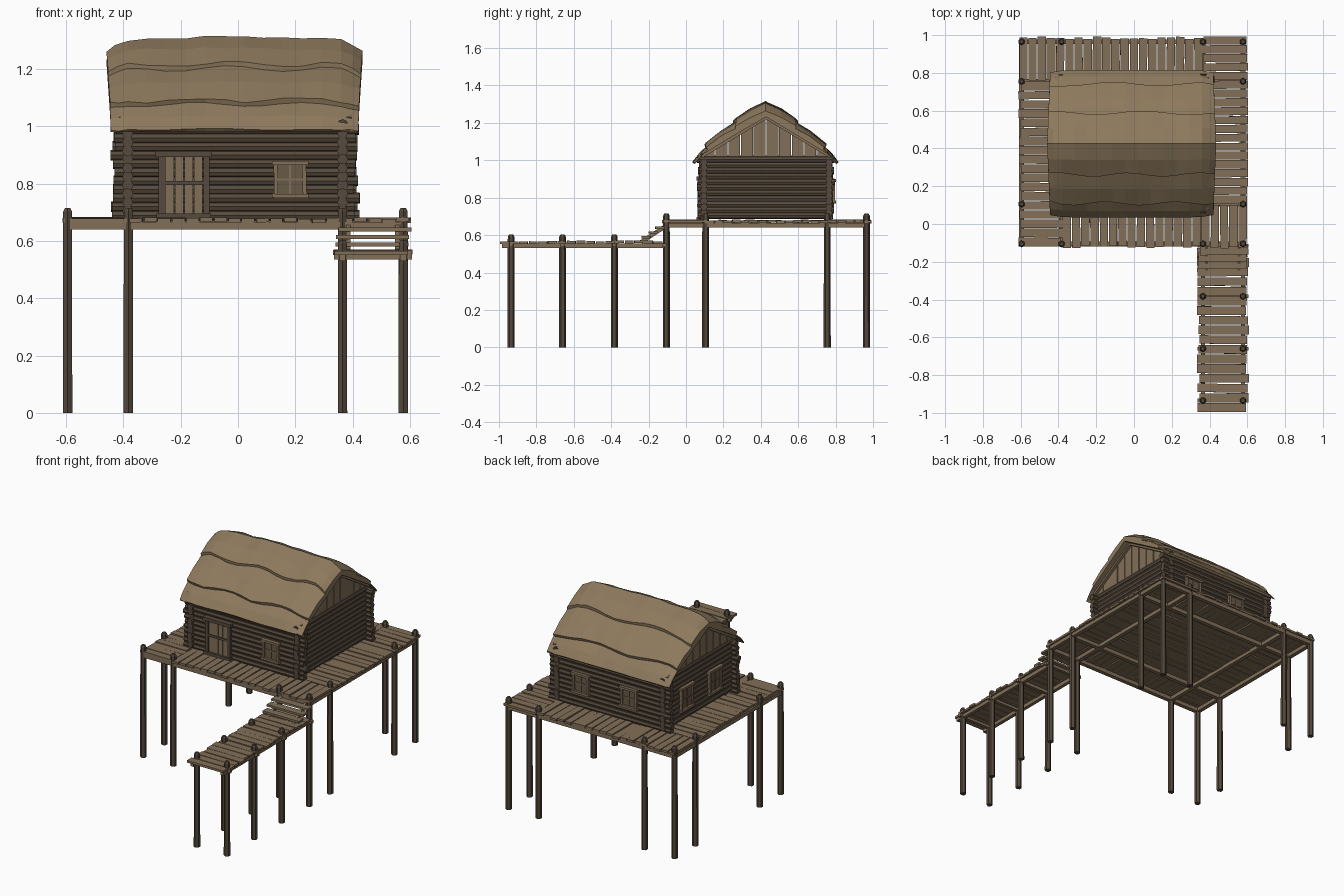
import bpy, bmesh, math, random
from mathutils import Matrix, Vector

if "Cube" in bpy.data.objects:
    bpy.data.objects.remove(bpy.data.objects["Cube"])

random.seed(4)
R = random.uniform


def material(name, rgb):
    m = bpy.data.materials.new(name)
    m.diffuse_color = (*rgb, 1)
    m.use_nodes = True
    m.node_tree.nodes["Principled BSDF"].inputs["Base Color"].default_value = m.diffuse_color
    return m


THATCH = material("thatch", (0.265, 0.19, 0.108))
PLANK = material("plank_wood", (0.225, 0.16, 0.098))
LOG = material("dark_log", (0.095, 0.068, 0.046))
POST = material("post_wood", (0.088, 0.065, 0.045))
PANE = material("window_pane", (0.14, 0.1, 0.064))


def finish(bm, name, mat):
    bmesh.ops.recalc_face_normals(bm, faces=bm.faces)
    me = bpy.data.meshes.new(name)
    bm.to_mesh(me)
    bm.free()
    me.materials.append(mat)
    ob = bpy.data.objects.new(name, me)
    bpy.context.collection.objects.link(ob)


def box(bm, c, d, rot=None, M=Matrix()):
    T = M @ Matrix.Translation(c) @ (rot or Matrix()) @ Matrix.Diagonal((*d, 1))
    bmesh.ops.create_cube(bm, size=1, matrix=T)


def span(bm, lo, hi, M=Matrix()):
    lo, hi = Vector(lo), Vector(hi)
    box(bm, (lo + hi) / 2, hi - lo, None, M)


def cyl(bm, c, r, r2, h, axis='Z', n=8):
    rot = {'X': Matrix.Rotation(math.pi / 2, 4, 'Y'),
           'Y': Matrix.Rotation(math.pi / 2, 4, 'X'), 'Z': Matrix()}[axis]
    bmesh.ops.create_cone(bm, cap_ends=True, segments=n, radius1=r, radius2=r2,
                          depth=h, matrix=Matrix.Translation(c) @ rot)


def planks(bm, x0, x1, y0, y1, z, along, pitch, jit=0.008):
    """Row of slightly uneven boards filling a rectangle; boards run along 'X' or 'Y'."""
    a, b = (y0, y1) if along == 'X' else (x0, x1)
    n = max(1, round((b - a) / pitch))
    w = (b - a) / n
    for i in range(n):
        t = a + (i + 0.5) * w
        rot = Matrix.Rotation(R(-.015, .015), 4, 'Z') @ Matrix.Rotation(R(-.02, .02), 4, along)
        zz = z + R(-.003, .003)
        e0, e1 = R(-jit, jit), R(-jit, jit)
        if along == 'X':
            box(bm, ((x0 + x1 + e0 + e1) / 2, t, zz), (x1 - x0 + e1 - e0, w * R(.86, .96), .014), rot)
        else:
            box(bm, (t, (y0 + y1 + e0 + e1) / 2, zz), (w * R(.86, .96), y1 - y0 + e1 - e0, .014), rot)


# Posts around the deck and along the dock
PX, PY = (-.595, -.383, .365, .577), (-.105, .105, .755, .965)
spots = [(x, y, .715) for x in PX for y in PY if x in (PX[0], PX[3]) or y in (PY[0], PY[3])]
spots += [(x, y, .603) for x in PX[2:] for y in (-.935, -.66, -.383)]
bm = bmesh.new()
for x, y, h in spots:
    cyl(bm, (x, y, (h - .012) / 2), .019, .018, h - .012, n=6)
    cyl(bm, (x, y, h - .006), .018, .011, .012, n=6)
finish(bm, "posts", POST)

# Deck boards in a pinwheel pattern, with floor boards below the house
bm = bmesh.new()
planks(bm, -.38, .60, -.122, .105, .673, 'Y', .048)
planks(bm, .365, .60, .105, .995, .673, 'X', .048, .005)
planks(bm, -.61, .365, .755, .985, .673, 'Y', .048)
planks(bm, -.605, -.38, -.12, .755, .673, 'X', .048)
planks(bm, -.38, .365, .105, .755, .671, 'X', .05, 0)
finish(bm, "deck_boards", PLANK)

# Beams below the deck
bm = bmesh.new()
for y in PY:
    span(bm, (-.60, y - .013, .64), (.585, y + .013, .666))
for x in PX:
    span(bm, (x - .013, -.115, .641), (x + .013, .975, .665))
finish(bm, "deck_beams", PLANK)

# Dock boards and beams
bm = bmesh.new()
planks(bm, .342, .60, -.997, -.125, .561, 'X', .052, .010)
finish(bm, "dock_boards", PLANK)
bm = bmesh.new()
for x in PX[2:]:
    span(bm, (x - .011, -.985, .53), (x + .011, -.105, .555))
for y in (-.935, -.66, -.383, -.115):
    span(bm, (.335, y - .01, .536), (.607, y + .01, .556))
finish(bm, "dock_beams", PLANK)

# Short steps from dock up to deck
bm = bmesh.new()
tilt = Matrix.Rotation(math.atan2(.085, .13), 4, 'X')
for x in (.385, .557):
    box(bm, (x, -.175, .605), (.016, .155, .022), tilt)
for y, z in ((-.215, .588), (-.175, .614), (-.14, .64)):
    box(bm, (.472 + R(-.006, .006), y, z), (.255, .048, .013), Matrix.Rotation(R(-.02, .02), 4, 'Z'))
finish(bm, "steps", PLANK)

# Log walls: alternating courses crossing at the corners
WX, WY = (-.385, .365), (.096, .765)
for name, axis in (("front_and_back_logs", 'X'), ("side_logs", 'Y')):
    bm = bmesh.new()
    for i in range(11):
        for s in (0, 1):
            r, L = R(.018, .020), R(-.012, .012)
            if axis == 'X':
                cyl(bm, (-.01 + R(-.006, .006), WY[s], .69 + .03 * i), r, r, .85 + L, 'X')
            else:
                cyl(bm, (WX[s], .428 + R(-.005, .005), .705 + .03 * i), r, r, .725 + L, 'Y')
    finish(bm, name, LOG)

# Gable boards cut to the roof slope
bm = bmesh.new()
CY, N = .428, 10
for x in WX:
    for i in range(N):
        w = .68 / N
        ya = CY - .34 + i * w + .002
        yb = ya + w - R(.004, .007)
        t = R(.008, .012)
        ring = [(ya, 1.015), (yb, 1.015)] + [(y, 1.245 - .606 * abs(y - CY)) for y in (yb, ya)]
        f = bm.faces.new([bm.verts.new((x - t, y, z)) for y, z in ring])
        ext = bmesh.ops.extrude_face_region(bm, geom=[f])['geom']
        bmesh.ops.translate(bm, vec=(2 * t, 0, 0), verts=[v for v in ext if isinstance(v, bmesh.types.BMVert)])
finish(bm, "gable_boards", PLANK)

# Bargeboards below the thatch edge
bm = bmesh.new()
for x in (WX[0] - .022, WX[1] + .022):
    for s in (-1, 1):
        box(bm, (x, CY + s * .172, 1.128), (.018, .405, .022), Matrix.Rotation(-s * math.atan(.606), 4, 'X'))
finish(bm, "bargeboards", PLANK)

# Thatched roof: stepped cross-section swept along the ridge
OUTER = [(0, 1.312), (.085, 1.272), (.165, 1.218), (.163, 1.202), (.24, 1.155),
         (.317, 1.092), (.311, 1.077), (.355, 1.035), (.39, .99)]
INNER = [(.378, .98), (.33, 1.035), (.165, 1.135)]
ENDS = {0: 1, 1: .62, 2: .2}
XS = [-.46, -.43, -.385] + [-.385 + .745 * i / 11 for i in range(1, 11)] + [.36, .405, .435]
bm = bmesh.new()
rings = []
for k, x in enumerate(XS):
    drop = .055 * ENDS.get(min(k, len(XS) - 1 - k), 0)

    def point(s, j, d, z, x=x, k=k, drop=drop):
        f = d / .39
        if j < len(OUTER):
            wave = 0
            if j in (2, 3, 5, 6):
                wave = .010 * math.sin(x * (17 if s < 0 else 13) + j // 4 * 2 + s)
            z += -wave * .75 - drop * (1 - .9 * f) + .005 * math.sin(x * 14 + 2) * (1 - f)
            d += wave - .012 * drop / .055 * f
            if j not in (3, 6):
                z += R(-.004, .004)
        xx = x * (1 - .035 * f) if drop > .03 else x
        return bm.verts.new((xx, CY - .003 + s * d, z))

    left = [point(-1, j, d, z) for j, (d, z) in enumerate(OUTER + INNER)]
    apex = bm.verts.new((x, CY, 1.232))
    right = [point(1, j, d, z) for j, (d, z) in enumerate(OUTER + INNER) if j]
    rings.append(left + [apex] + right[::-1])
for a, b in zip(rings, rings[1:]):
    for i in range(len(a)):
        j = (i + 1) % len(a)
        bm.faces.new((a[i], a[j], b[j], b[i]))
bm.faces.new(rings[0])
bm.faces.new(rings[-1][::-1])
finish(bm, "thatch_roof", THATCH)

# Door: dark frame, light boards, cross batten
bm = bmesh.new()
span(bm, (-.277, .062, .68), (-.254, .1, .90))
span(bm, (-.121, .062, .68), (-.100, .1, .90))
span(bm, (-.288, .055, .893), (-.092, .1, .914))
span(bm, (-.284, .055, .68), (-.095, .1, .697))
span(bm, (-.254, .062, .795), (-.121, .08, .809))
finish(bm, "door_frame", LOG)
bm = bmesh.new()
for i in range(4):
    xa = -.253 + .033 * i
    span(bm, (xa, .068 + R(-.002, .002), .697), (xa + .030, .1, .893))
finish(bm, "door_boards", PLANK)

# Windows: pane, frame and cross bars, placed on front, back and left walls
frames, panes = bmesh.new(), bmesh.new()
for x, y, z, w, h, deg in ((.182, WY[0], .815, .10, .115, 0), (.19, WY[1], .835, .10, .115, 180),
                           (-.15, WY[1], .835, .10, .115, 180), (WX[0], .575, .83, .11, .14, -90),
                           (WX[0], .29, .83, .11, .14, -90)):
    M = Matrix.Translation((x, y, z)) @ Matrix.Rotation(math.radians(deg), 4, 'Z')
    a, b = w / 2, h / 2
    span(panes, (-a, -.024, -b), (a, .0, b), M)
    for s in (-1, 1):
        box(frames, (s * a, -.018, 0), (.014, .028, h), Matrix.Rotation(R(-.03, .03), 4, 'Y'), M)
        box(frames, (0, -.02, s * b), (w + .028, .036, .014), Matrix.Rotation(R(-.02, .02), 4, 'Y'), M)
    box(frames, (0, -.018, 0), (.007, .022, h), None, M)
    box(frames, (0, -.018, 0), (w, .022, .007), None, M)
finish(frames, "window_frames", PLANK)
finish(panes, "window_panes", PANE)
